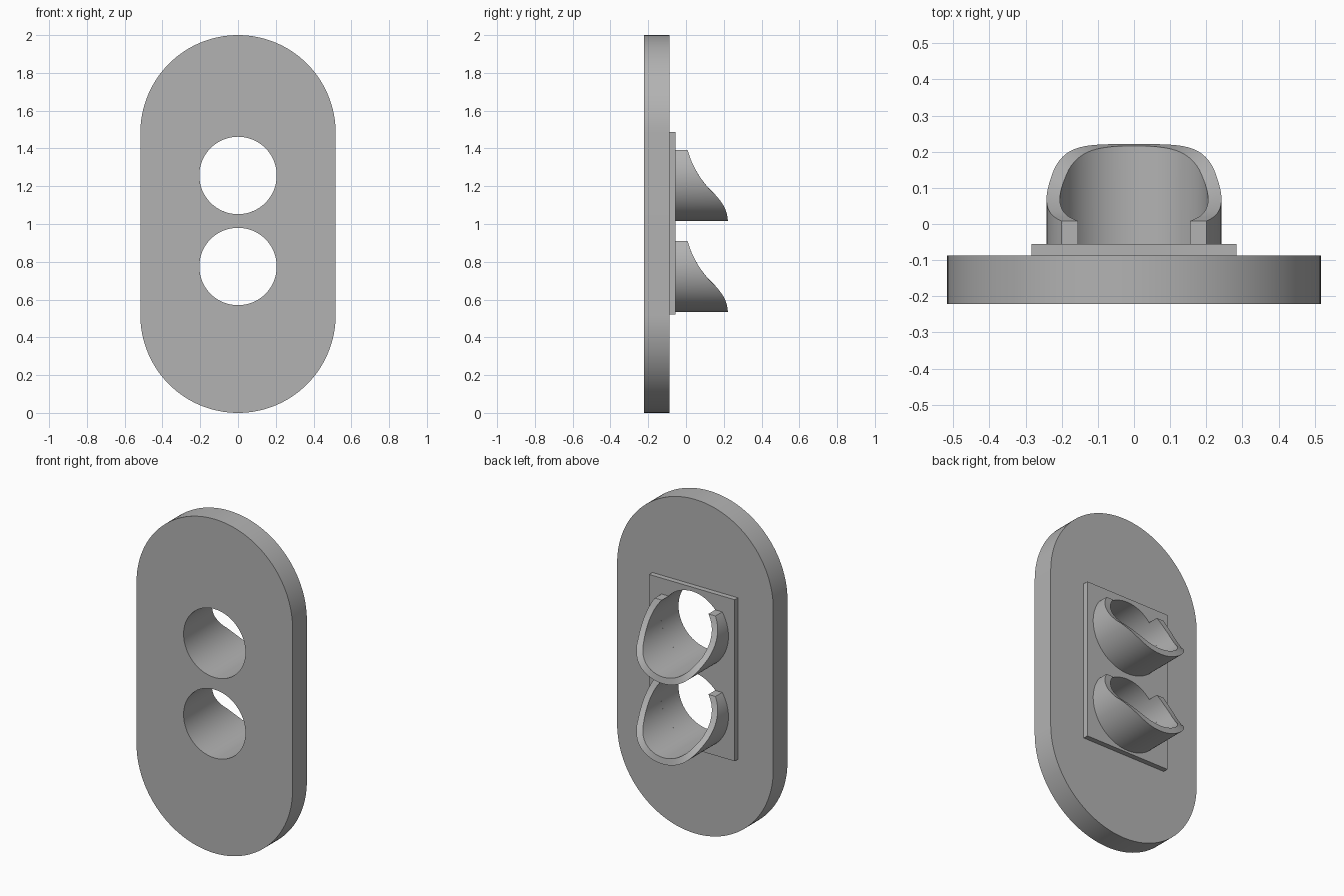
import bpy, bmesh
from math import pi, sin, cos, asin

cube = bpy.data.objects.get("Cube")
if cube:
    bpy.data.objects.remove(cube)

GREY = 0.45
grey = bpy.data.materials.new("plain grey")
grey.use_nodes = True
grey.diffuse_color = (GREY, GREY, GREY, 1)
grey.node_tree.nodes["Principled BSDF"].inputs["Base Color"].default_value = (GREY, GREY, GREY, 1)

HOLE_R, TUBE_R = 0.205, 0.242
CENTRES = {"upper": 1.257, "lower": 0.775}
LIP = 0.135                      # height of the cut-off tube ends above the hole centre
BACK_Y, PAD_Y, TUBE_Y = -0.222, -0.087, -0.056


def finish(bm, name):
    bmesh.ops.recalc_face_normals(bm, faces=bm.faces)
    mesh = bpy.data.meshes.new(name)
    bm.to_mesh(mesh)
    bm.free()
    obj = bpy.data.objects.new(name, mesh)
    bpy.context.collection.objects.link(obj)
    mesh.materials.append(grey)
    bpy.ops.object.select_all(action='DESELECT')
    obj.select_set(True)
    bpy.context.view_layer.objects.active = obj
    bpy.ops.object.shade_smooth_by_angle(angle=pi / 6)
    return obj


def arc(radius, zc, start, end, steps):
    return [(radius * cos(start + (end - start) * i / steps),
             zc + radius * sin(start + (end - start) * i / steps)) for i in range(steps + 1)]


def pierced_plate(name, outline, y0, y1):
    """Extrude an outline in the xz plane, leaving the round holes open."""
    bm = bmesh.new()
    loops = [outline] + [arc(HOLE_R, z, 0, 2 * pi, 64)[:-1] for z in CENTRES.values()]
    edges = []
    for loop in loops:
        vs = [bm.verts.new((x, y0, z)) for x, z in loop]
        edges += [bm.edges.new((a, b)) for a, b in zip(vs, vs[1:] + vs[:1])]
    bmesh.ops.triangle_fill(bm, edges=edges, use_beauty=True, normal=(0, -1, 0))
    ext = bmesh.ops.extrude_face_region(bm, geom=bm.faces[:], use_keep_orig=True)
    moved = [g for g in ext["geom"] if isinstance(g, bmesh.types.BMVert)]
    bmesh.ops.translate(bm, verts=moved, vec=(0, y1 - y0, 0))
    return finish(bm, name)


# Side profile of the tube rim: (height from hole centre, y)
RIM = [(-0.242, 0.222), (-0.207, 0.217), (-0.172, 0.205), (-0.14, 0.186), (-0.102, 0.155),
       (-0.07, 0.122), (-0.007, 0.073), (0.068, 0.032), (0.135, 0.008)]


def rim_y(h):
    """Smooth interpolation along the rim profile."""
    h = min(max(h, RIM[0][0]), RIM[-1][0])
    i = max(k for k in range(len(RIM) - 1) if RIM[k][0] <= h)

    def slope(k):
        a, b = RIM[max(k - 1, 0)], RIM[min(k + 1, len(RIM) - 1)]
        return (b[1] - a[1]) / (b[0] - a[0])
    (h0, v0), (h1, v1) = RIM[i], RIM[i + 1]
    d = h1 - h0
    t = (h - h0) / d
    s = 1 - t
    return (s * s * (1 + 2 * t) * v0 + t * t * (3 - 2 * t) * v1
            + d * t * s * (s * slope(i) - t * slope(i + 1)))


def scooped_tube(name, zc, steps=72):
    """Open-topped tube whose rim sweeps out towards the bottom."""
    bm = bmesh.new()
    rings = []
    outer, inner = [arc(r, 0, pi - asin(LIP / r), 2 * pi + asin(LIP / r), steps)
                    for r in (TUBE_R, HOLE_R)]
    for (xo, ho), (xi, hi) in zip(outer, inner):
        rings.append([bm.verts.new(p) for p in (
            (xo, TUBE_Y, zc + ho), (xo, rim_y(ho), zc + ho),
            (xi, rim_y(hi), zc + hi), (xi, TUBE_Y, zc + hi))])
    for a, b in zip(rings, rings[1:]):
        for k in range(4):
            n = (k + 1) % 4
            bm.faces.new((a[k], a[n], b[n], b[k]))
    for end in (rings[0], rings[-1]):
        bm.faces.new(end)
    return finish(bm, name)


# Rounded main plate
R = 0.517
stadium = arc(R, 2 - R, 0, pi, 64) + arc(R, R, pi, 2 * pi, 64)
pierced_plate("main_plate", stadium, BACK_Y, PAD_Y)

# Thin rectangular pad on the back
pad = [(-0.283, 0.52), (0.283, 0.52), (0.283, 1.487), (-0.283, 1.487)]
pierced_plate("back_pad", pad, PAD_Y, TUBE_Y)

# Two scooped tubes around the holes
for side, z in CENTRES.items():
    scooped_tube(side + "_scooped_tube", z)
